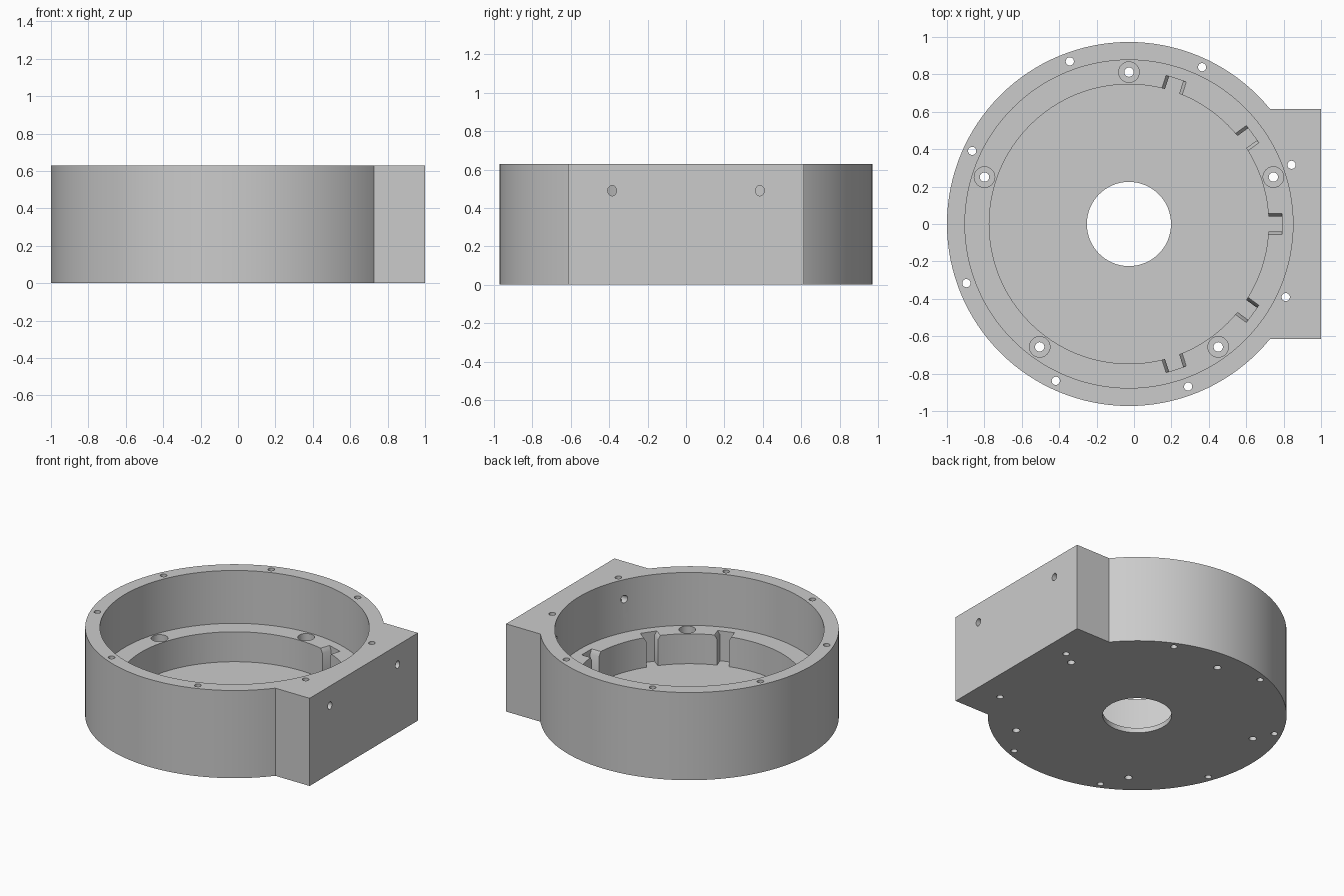
import bpy, bmesh, math
from mathutils import Matrix, Vector

cube = bpy.data.objects.get("Cube")
if cube:
    bpy.data.objects.remove(cube, do_unlink=True)

CX = -0.027            # axis of the round body
HEIGHT = 0.63
LEDGE, FLOOR = 0.25, 0.035

grey = bpy.data.materials.new("plain grey")
grey.use_nodes = True
grey.diffuse_color = (0.6, 0.6, 0.6, 1)
grey.node_tree.nodes["Principled BSDF"].inputs["Base Color"].default_value = (0.6, 0.6, 0.6, 1)


def make_object(name, bm):
    mesh = bpy.data.meshes.new(name)
    bmesh.ops.recalc_face_normals(bm, faces=bm.faces)
    bm.to_mesh(mesh)
    bm.free()
    mesh.materials.append(grey)
    obj = bpy.data.objects.new(name, mesh)
    bpy.context.collection.objects.link(obj)
    return obj


def cylinder(name, radius, z0, z1, x=CX, y=0.0, segments=128):
    bm = bmesh.new()
    bmesh.ops.create_cone(bm, cap_ends=True, segments=segments,
                          radius1=radius, radius2=radius, depth=z1 - z0,
                          matrix=Matrix.Translation((x, y, (z0 + z1) / 2)))
    return make_object(name, bm)


def combine(target, other, operation):
    mod = target.modifiers.new(operation.lower(), 'BOOLEAN')
    mod.operation = operation
    mod.solver = 'EXACT'
    mod.object = other
    bpy.context.view_layer.objects.active = target
    bpy.ops.object.modifier_apply(modifier=mod.name)
    bpy.data.objects.remove(other, do_unlink=True)


def cut(target, cutter):
    cutter.hide_render = True
    combine(target, cutter, 'DIFFERENCE')


def polar(radius, degrees):
    a = math.radians(degrees)
    return CX + radius * math.cos(a), radius * math.sin(a)


def slot_cutter(degrees):
    # Radial notch whose side walls flare out at the ledge
    w, flare = 0.04, 0.057
    half = [(w, FLOOR), (w, LEDGE - 0.03), (flare, LEDGE), (flare, LEDGE + 0.05)]
    profile = half + [(-y, z) for y, z in reversed(half)]
    bm = bmesh.new()
    face = bm.faces.new([bm.verts.new((0.68, y, z)) for y, z in profile])
    side = bmesh.ops.extrude_face_region(bm, geom=[face])
    moved = [v for v in side["geom"] if isinstance(v, bmesh.types.BMVert)]
    bmesh.ops.translate(bm, verts=moved, vec=Vector((0.137, 0, 0)))
    bm.transform(Matrix.Translation((CX, 0, 0)) @ Matrix.Rotation(math.radians(degrees), 4, 'Z'))
    return make_object("slot_cutter", bm)


# Round body with the rectangular side block
housing = cylinder("housing", 0.973, 0, HEIGHT)
bm = bmesh.new()
bmesh.ops.create_cube(bm, size=1, matrix=Matrix.Translation((0.75, 0, HEIGHT / 2))
                      @ Matrix.Diagonal((0.5, 1.23, HEIGHT, 1)))
combine(housing, make_object("side_block", bm), 'UNION')

# Stepped cavity and central opening
cut(housing, cylinder("upper_cavity", 0.877, LEDGE, 1))
cut(housing, cylinder("lower_cavity", 0.747, FLOOR, 0.5))
cut(housing, cylinder("centre_opening", 0.225, -0.1, 0.3, segments=96))

# Notches around the ledge
for i in range(10):
    cut(housing, slot_cutter(36 * i))

# Counterbored holes in the ledge
for i in range(5):
    x, y = polar(0.812, 18 + 72 * i)
    cut(housing, cylinder("counterbore", 0.055, LEDGE - 0.06, 0.4, x, y, 32))
    cut(housing, cylinder("ledge_hole", 0.025, -0.1, 0.4, x, y, 24))

# Through holes in the rim
for i in range(8):
    x, y = polar(0.925, 20 + 45 * i)
    cut(housing, cylinder("rim_hole", 0.022, -0.1, 0.8, x, y, 24))

# Oval holes from the block face into the cavity
for y in (-0.385, 0.385):
    bm = bmesh.new()
    bmesh.ops.create_cone(bm, cap_ends=True, segments=24, radius1=1, radius2=1, depth=1)
    bm.transform(Matrix.Translation((0.85, y, 0.49)) @ Matrix.Diagonal((0.5, 0.023, 0.027, 1))
                 @ Matrix.Rotation(math.pi / 2, 4, 'Y'))
    cut(housing, make_object("side_hole", bm))

# Smooth walls, sharp corners
bpy.ops.object.select_all(action='DESELECT')
housing.select_set(True)
bpy.context.view_layer.objects.active = housing
bpy.ops.object.shade_smooth_by_angle(angle=math.radians(30))
